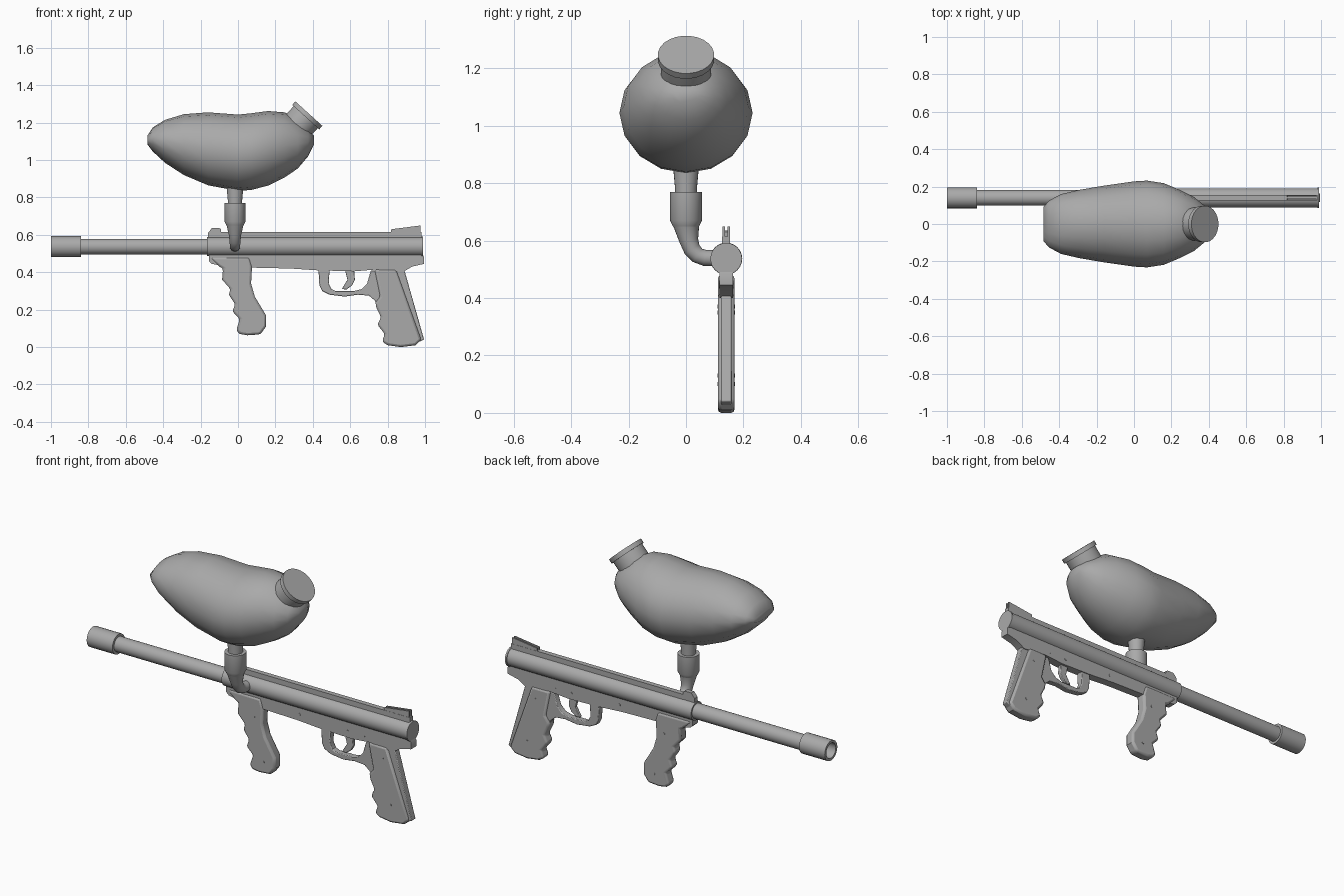
import bpy, bmesh
from math import sin, cos, pi, radians
from mathutils import Vector

if "Cube" in bpy.data.objects:
    bpy.data.objects.remove(bpy.data.objects["Cube"], do_unlink=True)

grey = bpy.data.materials.new("plain grey")
grey.use_nodes = True
colour = (0.4, 0.4, 0.4, 1)
grey.diffuse_color = colour
grey.node_tree.nodes["Principled BSDF"].inputs["Base Color"].default_value = colour

X, Y, Z = Vector((1, 0, 0)), Vector((0, 1, 0)), Vector((0, 0, 1))
GUN_Y, BORE_Z = 0.14, 0.537
FEED_X = -0.016


def finish(name, bm, bevel=0, angle=35):
    """Turn a bmesh into a shaded object, with optional rounded edges."""
    bmesh.ops.recalc_face_normals(bm, faces=bm.faces)
    mesh = bpy.data.meshes.new(name)
    bm.to_mesh(mesh)
    bm.free()
    mesh.materials.append(grey)
    obj = bpy.data.objects.new(name, mesh)
    bpy.context.collection.objects.link(obj)
    bpy.ops.object.select_all(action="DESELECT")
    obj.select_set(True)
    bpy.context.view_layer.objects.active = obj
    if bevel:
        mod = obj.modifiers.new("rounded edges", "BEVEL")
        mod.width, mod.segments = bevel, 2
        mod.limit_method, mod.angle_limit = "ANGLE", radians(50)
    bpy.ops.object.shade_smooth_by_angle(angle=radians(angle))
    return obj


def loft(name, rings, sides=24, angle=35):
    """Skin elliptical rings given as centre and two half-axis vectors."""
    bm = bmesh.new()
    loops = []
    for centre, u, v in rings:
        turns = [2 * pi * i / sides for i in range(sides)]
        loops.append([bm.verts.new(centre + u * cos(t) + v * sin(t)) for t in turns])
    for a, b in zip(loops, loops[1:]):
        for i in range(sides):
            j = (i + 1) % sides
            bm.faces.new((a[i], a[j], b[j], b[i]))
    bm.faces.new(loops[0])
    bm.faces.new(loops[-1])
    return finish(name, bm, angle=angle)


def turned(name, origin, axis, profile, sides=24):
    """Lathe a (distance, radius) profile about an axis."""
    axis = axis.normalized()
    u = axis.orthogonal().normalized()
    v = axis.cross(u)
    return loft(name, [(origin + axis * d, u * r, v * r) for d, r in profile], sides)


def plate(name, outline, thick, bevel=0, y=GUN_Y):
    """Extrude a side outline, in hundredths, across the gun."""
    bm = bmesh.new()
    face = bm.faces.new([bm.verts.new((x / 100, y - thick / 2, z / 100)) for x, z in outline])
    moved = bmesh.ops.extrude_face_region(bm, geom=[face])["geom"]
    verts = [g for g in moved if isinstance(g, bmesh.types.BMVert)]
    bmesh.ops.translate(bm, verts=verts, vec=Y * thick)
    return finish(name, bm, bevel)


# Barrel with hollow muzzle, and the receiver tube
bore = Vector((0, GUN_Y, BORE_Z))
turned("barrel", bore, X, [(-0.86, 0.042), (-0.14, 0.042)])
turned("muzzle", bore, X, [(-0.84, 0.04), (-0.84, 0.056), (-1, 0.056),
                           (-1, 0.042), (-0.9, 0.042)])
turned("receiver", bore, X, [(-0.165, 0.04), (-0.165, 0.051), (0.98, 0.051),
                             (0.98, 0.055), (0.99, 0.055)])

# Top rail and sights
plate("top_rail", [(-9, 57), (98, 57), (98, 61.5), (-9, 61.5)], 0.028)
plate("front_sight", [(-16, 57), (-9, 57), (-9, 63), (-10, 63.6), (-14, 63.6), (-16, 61)], 0.026)
for side, label in ((-1, "right"), (1, "left")):
    plate("rear_sight_" + label, [(81.5, 60), (97.5, 60), (97.5, 65), (82, 63)],
          0.008, y=GUN_Y + side * 0.009)

# Lower frame, trigger guard and trigger
plate("frame", [(-15.5, 51), (-15.5, 46), (-14, 44.5), (-9, 43.5), (6, 42.5), (28, 42),
                (43, 41), (62, 40.5), (74, 41.5), (88, 40), (93, 43), (99.5, 44.5),
                (99.5, 48), (98, 51)], 0.046)
plate("trigger_guard", [(43, 42), (43.5, 33), (45, 30), (49, 28), (57, 27), (64, 28),
                        (70, 27.5), (73, 25), (75, 22), (80, 22), (78, 41), (71, 41),
                        (69, 34), (66, 31), (62, 30), (52, 30), (50, 31),
                        (48.5, 34), (49, 42)], 0.036, 0.004)
plate("trigger", [(57, 42), (58.5, 36), (55.5, 31), (58, 30.8), (61, 33), (62.5, 36),
                  (62, 42)], 0.02, 0.003)

# Grips with finger grooves
plate("front_grip", [(-15, 48), (-10, 43), (-8, 42), (-8.5, 36), (-4, 31), (-5, 28),
                     (-1.5, 23), (-3, 19), (1, 15), (-1, 9), (1, 7), (5, 6.3), (12, 6.8),
                     (15, 11), (15, 17), (9, 27), (7, 34), (7.5, 43), (6, 48)], 0.058, 0.012)
plate("rear_grip", [(73, 41.5), (76, 27), (73.5, 24), (74, 21), (76.5, 16), (74.5, 12),
                    (78.5, 7), (77, 3), (80, 1), (87, 0), (95, 1), (98, 4), (84.5, 41.5)],
      0.058, 0.012)
plate("rear_grip_spine", [(82, 42), (89, 41), (99.5, 4), (95, 2), (90, 4)], 0.036, 0.004)

# Pins through the frame and grips
for i, (x, z, width) in enumerate([(-0.1, 0.46, 0.05), (0.02, 0.37, 0.062), (0.08, 0.13, 0.062),
                                   (0.3, 0.455, 0.05), (0.6, 0.44, 0.05), (0.7, 0.44, 0.05),
                                   (0.82, 0.35, 0.062), (0.87, 0.1, 0.062)]):
    turned(f"pin_{i}", Vector((x, GUN_Y, z)), Y,
           [(-width / 2, 0.007), (width / 2, 0.007)], 10)

# Feed collar and the elbow that bends into the receiver
turned("hopper_stem", Vector((FEED_X, 0, 0)), Z, [(0.72, 0.038), (0.78, 0.038), (0.87, 0.046)])
turned("feed_collar", Vector((FEED_X, 0, 0)), Z,
       [(0.65, 0.046), (0.67, 0.056), (0.77, 0.056), (0.77, 0.036)])
elbow = []
for y, z, r, bend in [(0, 0.67, 0.052, 0), (0, 0.655, 0.046, 0), (0.01, 0.6, 0.033, 12),
                      (0.021, 0.57, 0.03, 32), (0.04, 0.549, 0.028, 55),
                      (0.065, 0.54, 0.028, 80), (0.12, 0.538, 0.028, 90)]:
    a = radians(bend)
    elbow.append((Vector((FEED_X, y, z)), X * r, Vector((0, cos(a), sin(a))) * r))
loft("feed_elbow", elbow, angle=50)

# Hopper body: position, bottom, top and half width of each section
hopper = []
for x, low, high, half in [(-0.485, 1.085, 1.13, 0.09), (-0.455, 1.045, 1.175, 0.125),
                           (-0.39, 0.985, 1.215, 0.16), (-0.29, 0.92, 1.245, 0.183),
                           (-0.16, 0.865, 1.255, 0.205), (0, 0.835, 1.243, 0.228),
                           (0.07, 0.84, 1.25, 0.232), (0.16, 0.863, 1.262, 0.218),
                           (0.25, 0.907, 1.255, 0.18), (0.32, 0.955, 1.215, 0.145),
                           (0.375, 1.02, 1.17, 0.1), (0.405, 1.08, 1.13, 0.045)]:
    hopper.append((Vector((x, 0, (low + high) / 2)), Y * half, Z * (high - low) / 2))
loft("hopper", hopper, 16, 60)

# Tilted filler neck and lid
turned("filler_neck_and_lid", Vector((0.379, 0, 1.248)), Vector((0.67, 0, 0.74)),
       [(-0.18, 0.08), (-0.085, 0.088), (-0.025, 0.088), (-0.025, 0.098), (0, 0.098)])
